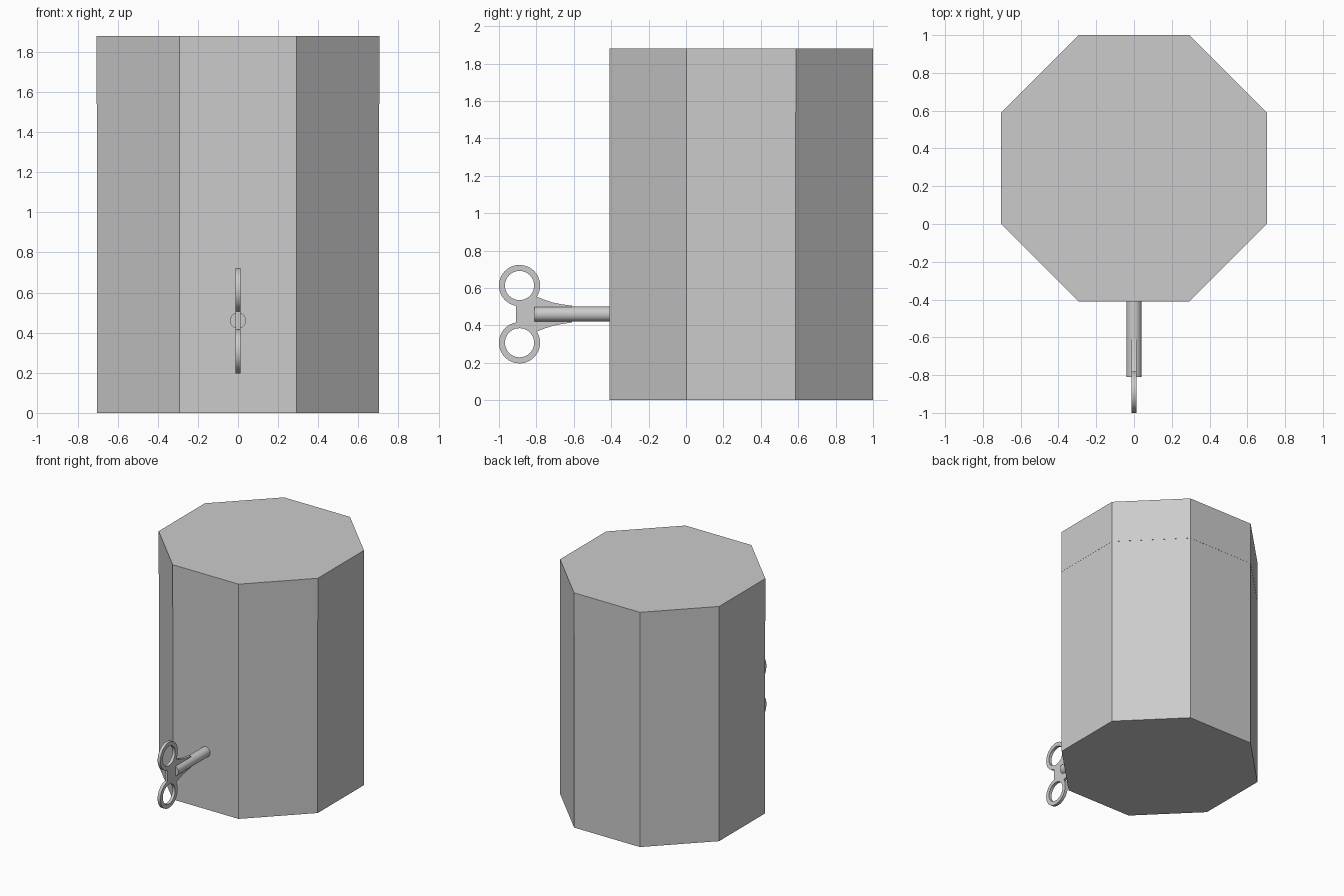
import bpy
from math import radians, sin, cos, pi

if "Cube" in bpy.data.objects:
    bpy.data.objects.remove(bpy.data.objects["Cube"])

APOTHEM = 0.705
CY = 0.295
KEY_Z = 0.46


def octagon(name, z0, z1, apothem):
    """Upright octagonal prism with flats facing the axes."""
    bpy.ops.mesh.primitive_cylinder_add(
        vertices=8, radius=apothem / cos(pi / 8), depth=z1 - z0,
        location=(0, CY, (z0 + z1) / 2))
    ob = bpy.context.object
    ob.name = name
    # turn half a step so the flats face front and sides
    ob.rotation_euler.z = pi / 8
    return ob


def arc(cx, cy, r, a0, a1, n):
    return [(cx + r * cos(radians(a0 + (a1 - a0) * i / n)),
             cy + r * sin(radians(a0 + (a1 - a0) * i / n))) for i in range(n + 1)]


# Container and lid, meeting at a seam
octagon("box_body", 0, 1.54, APOTHEM - 0.001)
octagon("box_lid", 1.54, 1.88, APOTHEM)

# Key shaft running into the front panel
bpy.ops.mesh.primitive_cylinder_add(
    vertices=32, radius=0.04, depth=0.42,
    location=(0, -0.60, KEY_Z), rotation=(pi / 2, 0, 0))
bpy.context.object.name = "key_shaft"
bpy.ops.object.shade_smooth_by_angle(angle=radians(30))

# Key handle: flat plate with two finger rings and a flared neck (u = y, v = z)
RY, RZ, R, HOLE = -0.89, 0.153, 0.11, 0.078
flare = [(-0.61, 0.045), (-0.66, 0.052), (-0.71, 0.062), (-0.755, 0.076)]
upper = flare + arc(RY, RZ, R, -33, 260, 40)
outline = upper + [(u, -v) for u, v in reversed(upper)]
holes = [arc(RY, s * RZ, HOLE, 0, 348.75, 31) for s in (1, -1)]

curve = bpy.data.curves.new("key_handle", 'CURVE')
curve.dimensions = '2D'
curve.fill_mode = 'BOTH'
curve.extrude = 0.012
for pts in [outline] + holes:
    sp = curve.splines.new('POLY')
    sp.points.add(len(pts) - 1)
    for p, (u, v) in zip(sp.points, pts):
        p.co = (u, v, 0, 1)
    sp.use_cyclic_u = True
handle = bpy.data.objects.new("key_handle", curve)
bpy.context.collection.objects.link(handle)
handle.location.z = KEY_Z
handle.rotation_euler = (pi / 2, 0, pi / 2)

# Turn the handle into a mesh with smooth ring walls and sharp rims
bpy.ops.object.select_all(action='DESELECT')
handle.select_set(True)
bpy.context.view_layer.objects.active = handle
bpy.ops.object.convert(target='MESH')
bpy.ops.object.shade_smooth_by_angle(angle=radians(30))
